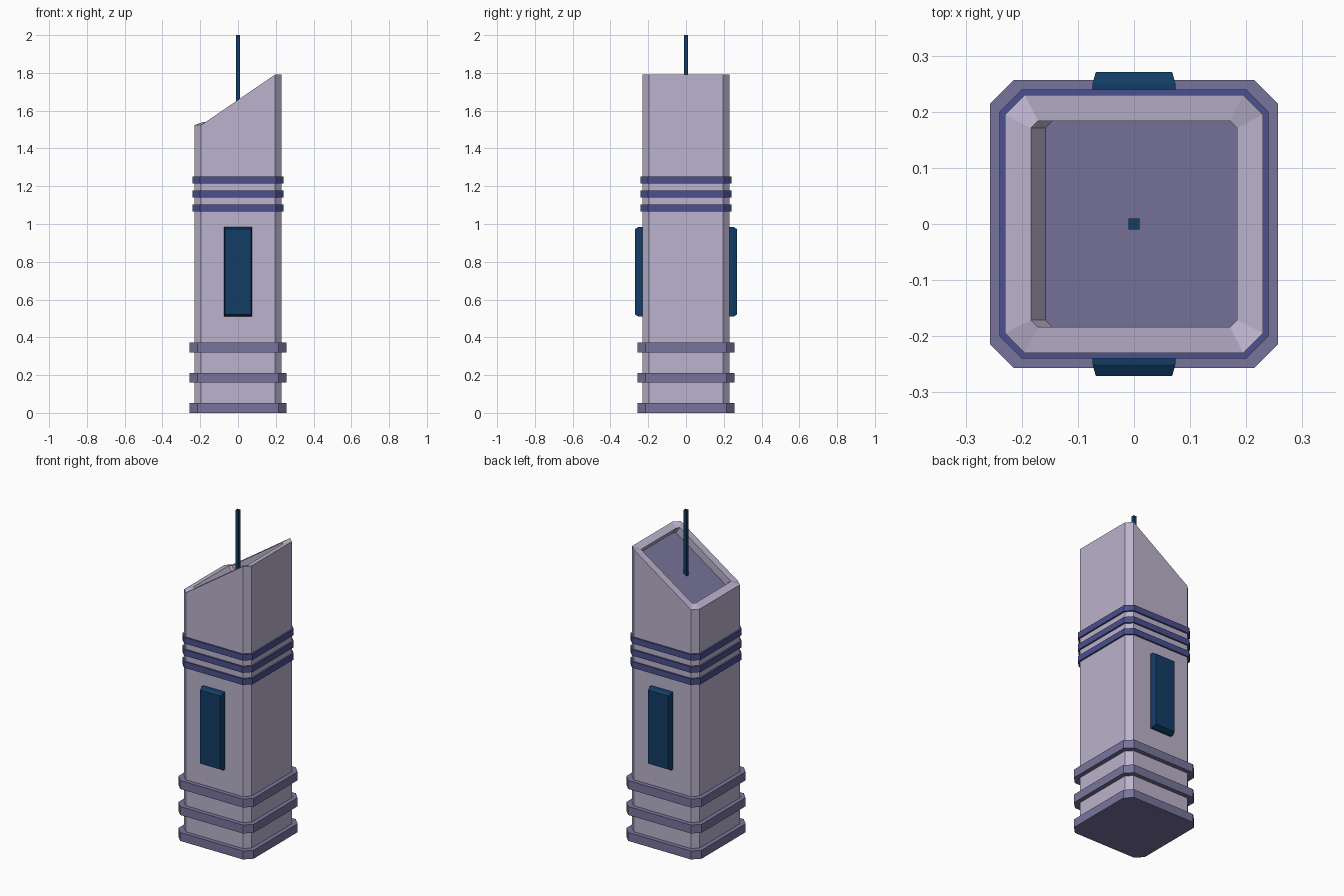
import bpy, bmesh

if "Cube" in bpy.data.objects:
    bpy.data.objects.remove(bpy.data.objects["Cube"])


def material(name, rgb):
    m = bpy.data.materials.new(name)
    m.diffuse_color = (*rgb, 1)
    m.use_nodes = True
    m.node_tree.nodes["Principled BSDF"].inputs["Base Color"].default_value = m.diffuse_color
    return m


LILAC = material("lilac", (0.50, 0.45, 0.61))
SLATE = material("slate", (0.19, 0.175, 0.335))
INDIGO = material("indigo", (0.07, 0.08, 0.27))
NAVY = material("navy", (0.006, 0.045, 0.13))


def octagon(h, flat):
    """Chamfered square, half size h, with flats reaching +-flat."""
    return [(flat, -h), (h, -flat), (h, flat), (flat, h),
            (-flat, h), (-h, flat), (-h, -flat), (-flat, -h)]


def loft(name, rings, mats, cap_mat=0):
    """Skin a stack of rings and cap both ends."""
    bm = bmesh.new()
    loops = [[bm.verts.new(p) for p in r] for r in rings]
    n = len(loops[0])
    for a, b in zip(loops, loops[1:]):
        for i in range(n):
            j = (i + 1) % n
            bm.faces.new((a[i], a[j], b[j], b[i]))
    bm.faces.new(loops[0][::-1])
    cap = bm.faces.new(loops[-1])
    cap.material_index = cap_mat
    bmesh.ops.recalc_face_normals(bm, faces=bm.faces[:])
    me = bpy.data.meshes.new(name)
    bm.to_mesh(me)
    bm.free()
    for m in mats:
        me.materials.append(m)
    ob = bpy.data.objects.new(name, me)
    bpy.context.collection.objects.link(ob)
    return ob


# Tower shaft with slanted rim and recessed roof
def slanted(h, flat, dx=0.0, dz=0.0):
    ring = []
    for x, y in octagon(h, flat):
        xc = max(-flat, min(flat, x))
        ring.append((x + dx, y, 1.657 + 0.683 * xc + dz))
    return ring


base = [(x, y, 0.01) for x, y in octagon(0.23, 0.195)]
loft("tower_shaft",
     [base, slanted(0.23, 0.195), slanted(0.184, 0.171),
      slanted(0.184, 0.171, 0.026, -0.038)],
     [LILAC, SLATE], cap_mat=1)


# Bands around the shaft
def band(name, h, flat, z0, z1, mat):
    loft(name, [[(x, y, z) for x, y in octagon(h, flat)] for z in (z0, z1)], [mat])


for i in range(3):
    z = 0.16 * i
    band(f"base_band_{i + 1}", 0.257, 0.214, z, z + 0.052, SLATE)
    z = 1.065 + 0.075 * i
    band(f"upper_band_{i + 1}", 0.24, 0.2, z, z + 0.037, INDIGO)


# Raised panels on front and back
def panel_ring(hx, hz, y):
    return [(sx * hx, y, 0.747 + sz * hz)
            for sx, sz in ((-1, -1), (1, -1), (1, 1), (-1, 1))]


for name, s in (("front_panel", -1), ("back_panel", 1)):
    loft(name, [panel_ring(0.074, 0.238, s * 0.22),
                panel_ring(0.074, 0.238, s * 0.25),
                panel_ring(0.068, 0.226, s * 0.271)], [NAVY])

# Antenna
loft("antenna", [[(sx * 0.01, sy * 0.01, z)
                  for sx, sy in ((-1, -1), (1, -1), (1, 1), (-1, 1))]
                 for z in (1.59, 2.0)], [NAVY])
